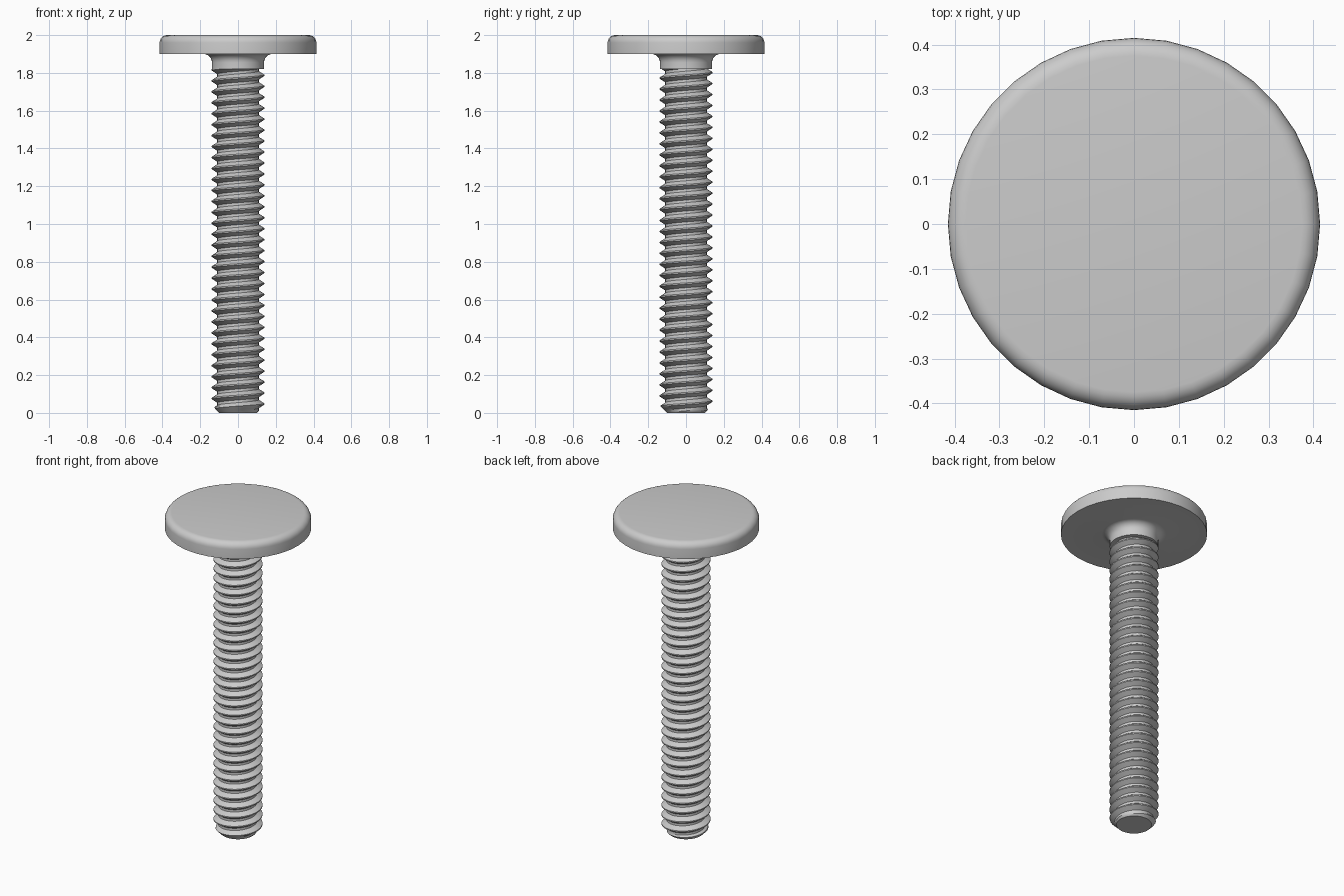
import bpy, bmesh
from math import cos, sin, pi

if "Cube" in bpy.data.objects:
    bpy.data.objects.remove(bpy.data.objects["Cube"])

SIDES = 36
MAJOR, MINOR, PITCH = 0.139, 0.110, 0.058
THREAD_TOP = 1.82


def finish(name, bm):
    bmesh.ops.remove_doubles(bm, verts=bm.verts, dist=1e-5)
    bmesh.ops.recalc_face_normals(bm, faces=bm.faces)
    mesh = bpy.data.meshes.new(name)
    bm.to_mesh(mesh)
    bm.free()
    ob = bpy.data.objects.new(name, mesh)
    bpy.context.collection.objects.link(ob)
    bpy.ops.object.select_all(action='DESELECT')
    ob.select_set(True)
    bpy.context.view_layer.objects.active = ob
    bpy.ops.object.shade_smooth_by_angle(angle=pi / 6)
    return ob


def skin(bm, columns):
    # Join neighbouring vertical columns of vertices, skipping collapsed faces
    for a, b in zip(columns, columns[1:]):
        for i in range(len(a) - 1):
            quad = []
            for v in (a[i], b[i], b[i + 1], a[i + 1]):
                if all((v.co - q.co).length > 1e-6 for q in quad):
                    quad.append(v)
            if len(quad) > 2:
                bm.faces.new(quad)


def thread_radius(z, angle):
    # Trapezoid thread section with narrow crests, cut by the tip chamfer
    phase = ((z - 0.047) / PITCH - angle / (2 * pi) + 0.5) % 1 - 0.5
    t = min(max((abs(phase) - 0.06) / 0.32, 0), 1)
    return min(MAJOR + (MINOR - MAJOR) * t, 0.10 + z)


# Threaded shank with chamfered tip
bm = bmesh.new()
offsets = (-0.38, -0.22, -0.06, 0.06, 0.22, 0.38)
columns = []
for j in range(SIDES + 1):
    ang = 2 * pi * j / SIDES
    col = []
    for turn in range(-3, 35):
        for o in offsets:
            z = 0.047 + PITCH * (turn + o + ang / (2 * pi))
            z = min(max(z, 0), THREAD_TOP)
            r = thread_radius(z, ang)
            col.append(bm.verts.new((r * cos(ang), r * sin(ang), z)))
    columns.append(col)
skin(bm, columns)
bm.faces.new([c[0] for c in columns[:-1]])
finish("threaded_shank", bm)

# Round head with soft top rim and filleted neck, turned from one profile
profile = [(MINOR - 0.005, THREAD_TOP), (0.138, THREAD_TOP)]
profile += [(0.183 - 0.045 * cos(a), 1.855 + 0.045 * sin(a))
            for a in (k * pi / 12 for k in range(7))]
profile.append((0.415, 1.90))
profile += [(0.375 + 0.04 * cos(a), 1.96 + 0.04 * sin(a))
            for a in (k * pi / 12 for k in range(7))]
bm = bmesh.new()
columns = []
for j in range(SIDES + 1):
    ang = 2 * pi * j / SIDES
    columns.append([bm.verts.new((r * cos(ang), r * sin(ang), z)) for r, z in profile])
skin(bm, columns)
bm.faces.new([c[-1] for c in columns[:-1]])
finish("round_head", bm)
